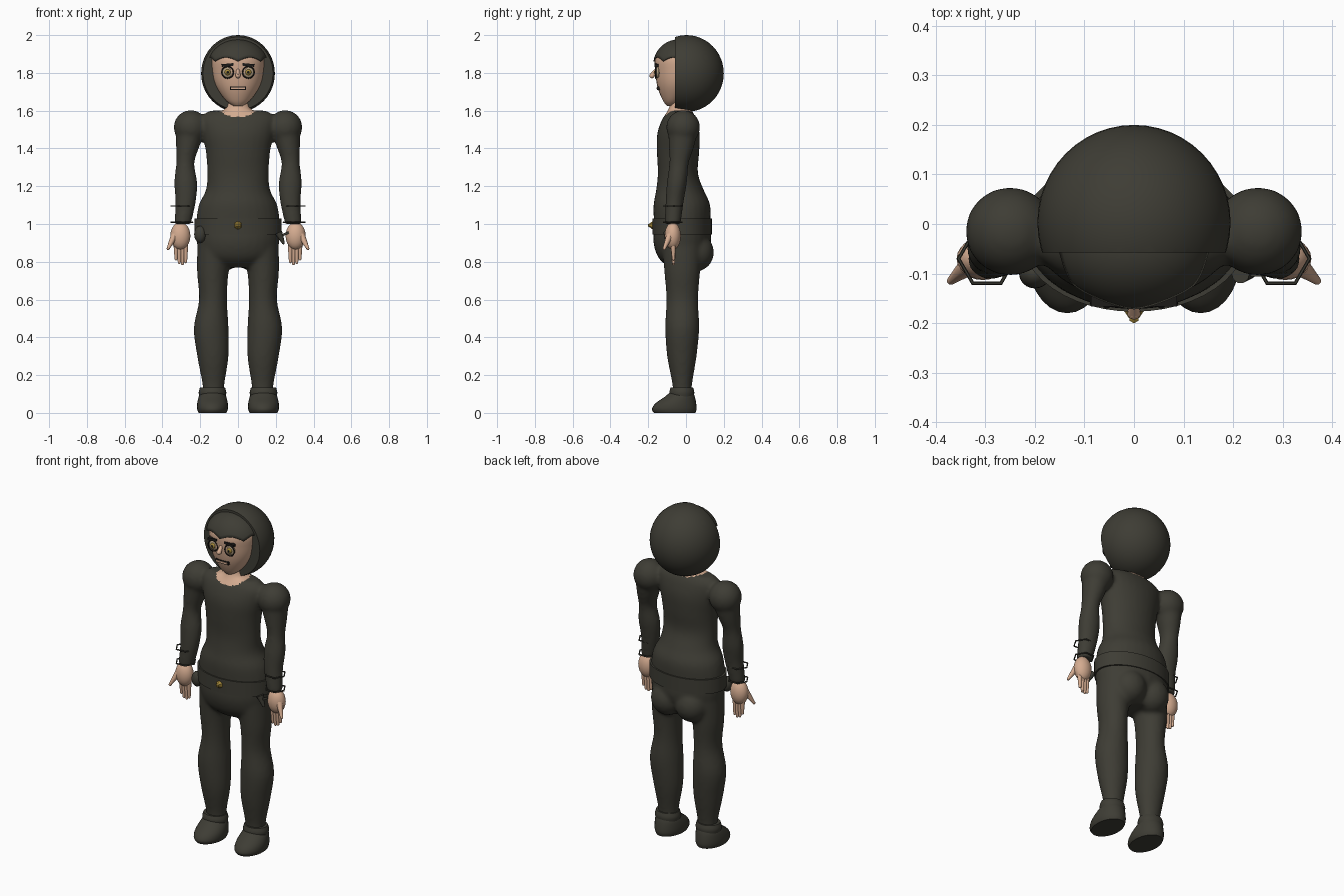
import bpy, bmesh, math
from mathutils import Vector, Matrix

cube = bpy.data.objects.get("Cube")
if cube:
    bpy.data.objects.remove(cube)


def material(name, r, g, b):
    m = bpy.data.materials.new(name)
    m.use_nodes = True
    m.diffuse_color = (r, g, b, 1)
    m.node_tree.nodes["Principled BSDF"].inputs["Base Color"].default_value = (r, g, b, 1)
    return m


dark = material("charcoal cloth", .048, .046, .035)
skin = material("skin", .66, .41, .28)
gold = material("brass", .36, .24, .04)
eye_tan = material("eye tan", .42, .32, .2)
black = material("near black", .012, .011, .01)


def finish(name, bm, *mats, smooth=True):
    """Turn a bmesh into a named object with its materials."""
    bmesh.ops.recalc_face_normals(bm, faces=bm.faces)
    mesh = bpy.data.meshes.new(name)
    bm.to_mesh(mesh)
    bm.free()
    obj = bpy.data.objects.new(name, mesh)
    bpy.context.collection.objects.link(obj)
    for m in mats:
        mesh.materials.append(m)
    if smooth:
        bpy.ops.object.select_all(action='DESELECT')
        obj.select_set(True)
        bpy.context.view_layer.objects.active = obj
        bpy.ops.object.shade_smooth_by_angle(angle=math.radians(50))
    return obj


def loft(bm, rings, side=1, steps=4, n=28):
    """Closed tube through elliptical rings (z, cx, cy, rx, ry)."""
    k = [Vector(r) for r in rings]
    path = []
    for i in range(len(k) - 1):
        a, b, c, d = k[max(i - 1, 0)], k[i], k[i + 1], k[min(i + 2, len(k) - 1)]
        for s in range(steps):
            t = s / steps
            path.append((b * 2 + (c - a) * t + (a * 2 - b * 5 + c * 4 - d) * t**2
                         + (b * 3 - a - c * 3 + d) * t**3) / 2)
    path.append(k[-1])
    loops = []
    for z, cx, cy, rx, ry in path:
        angles = [math.tau * j / n for j in range(n)]
        loops.append([bm.verts.new((side * cx + rx * math.cos(q), cy + ry * math.sin(q), z))
                      for q in angles])
    for lo, hi in zip(loops, loops[1:]):
        for j in range(n):
            bm.faces.new((lo[j], lo[(j + 1) % n], hi[(j + 1) % n], hi[j]))
    bm.faces.new(loops[0][::-1])
    bm.faces.new(loops[-1])


def ball(bm, loc, radii, seg=24):
    bmesh.ops.create_uvsphere(bm, u_segments=seg, v_segments=seg // 2, radius=1,
                              matrix=Matrix.LocRotScale(Vector(loc), None, Vector(radii)))


def taper(bm, start, end, r1, r2, seg=10):
    """Tapered limb with a round tip."""
    a, b = Vector(start), Vector(end)
    turn = (b - a).to_track_quat('Z', 'Y')
    bmesh.ops.create_cone(bm, cap_ends=True, segments=seg, radius1=r1, radius2=r2,
                          depth=(b - a).length,
                          matrix=Matrix.LocRotScale((a + b) / 2, turn, None))
    ball(bm, b, (r2, r2, r2), seg)


def box(bm, loc, size, tilt=0):
    turn = Matrix.Rotation(tilt, 3, 'Y')
    bmesh.ops.create_cube(bm, matrix=Matrix.LocRotScale(Vector(loc), turn, Vector(size)))


def hoop(name, loc, major, minor, mat, sides, turn=(0, 0, 0)):
    bpy.ops.mesh.primitive_torus_add(location=loc, rotation=turn, major_radius=major,
                                     minor_radius=minor, major_segments=sides, minor_segments=6)
    obj = bpy.context.object
    obj.name = name
    obj.data.materials.append(mat)
    return obj


# Body suit: torso, neck, arms and legs fused into one skin
bm = bmesh.new()
loft(bm, [(.77, 0, -.01, .1, .08), (.82, 0, -.02, .19, .125), (.9, 0, -.02, .218, .152),
          (1, 0, -.02, .222, .15), (1.1, 0, -.022, .208, .15), (1.18, 0, -.032, .17, .126),
          (1.27, 0, -.043, .163, .106), (1.38, 0, -.042, .17, .112),
          (1.48, 0, -.04, .19, .112), (1.56, 0, -.035, .2, .088), (1.6, 0, -.03, .15, .06)])
loft(bm, [(1.5, 0, -.035, .11, .08), (1.58, 0, -.035, .085, .07),
          (1.63, 0, -.03, .062, .055), (1.72, 0, -.02, .06, .055)])
for side in (1, -1):
    ball(bm, (side * .25, -.015, 1.512), (.091, .09, .091))
    ball(bm, (side * .08, .055, .85), (.095, .093, .1))
    loft(bm, [(1, .293, -.07, .044, .042), (1.12, .277, -.06, .054, .048),
              (1.22, .277, -.048, .061, .053), (1.32, .279, -.037, .048, .051),
              (1.4, .268, -.025, .06, .065), (1.5, .25, -.015, .08, .08)], side)
    loft(bm, [(.08, .13, -.02, .055, .05), (.15, .13, -.02, .058, .052),
              (.3, .133, -.022, .083, .078), (.45, .142, -.02, .092, .09),
              (.6, .132, -.02, .074, .084), (.75, .133, -.02, .084, .095),
              (.9, .115, -.02, .1, .11)], side)
base = finish("body_suit_base", bm, smooth=False)
remesh = base.modifiers.new("fuse", 'REMESH')
remesh.mode = 'VOXEL'
remesh.voxel_size = .011
relax = base.modifiers.new("relax", 'SMOOTH')
relax.iterations = 6
evaluated = base.evaluated_get(bpy.context.evaluated_depsgraph_get())
bm = bmesh.new()
bm.from_mesh(evaluated.to_mesh())
bpy.data.objects.remove(base)
# Bare neck and round neckline
for f in bm.faces:
    f.smooth = True
    x, y, z = f.calc_center_median()
    inside = (x / .098)**2 + ((y + .05) / .1)**2 + ((z - 1.615) / .065)**2 < 1
    f.material_index = 1 if inside or z > 1.625 else 0
finish("body_suit", bm, dark, skin)

# Head
bm = bmesh.new()
loft(bm, [(1.625, 0, -.075, .025, .025), (1.65, 0, -.07, .06, .05), (1.7, 0, -.05, .1, .093),
          (1.75, 0, -.04, .125, .116), (1.81, 0, -.035, .137, .128),
          (1.88, 0, -.035, .138, .129), (1.93, 0, -.035, .1, .09), (1.95, 0, -.035, .05, .05)])
finish("head", bm, skin)
bm = bmesh.new()
taper(bm, (0, -.155, 1.82), (0, -.18, 1.785), .008, .014)
finish("nose", bm, skin)

# Hair: round bob cut flat at the front
bm = bmesh.new()
ball(bm, (0, .003, 1.797), (.195, .197, .203), 48)
cut = bmesh.ops.bisect_plane(bm, geom=bm.verts[:] + bm.edges[:] + bm.faces[:],
                             plane_co=(0, -.058, 0), plane_no=(0, -1, 0), clear_outer=True)
bmesh.ops.contextual_create(bm, geom=[e for e in cut["geom_cut"]
                                      if isinstance(e, bmesh.types.BMEdge)])
finish("hair_bob", bm, dark)

# Fringe with a scalloped lower edge
bm = bmesh.new()
columns, rows, grid = 56, 10, []
for i in range(columns + 1):
    a = math.pi * (1 + i / columns)
    low = .16 + .16 * abs(math.sin(3.5 * (a - 1.5 * math.pi)))
    col = []
    for j in range(rows + 1):
        e = low + (1.55 - low) * j / rows
        col.append(bm.verts.new((.16 * math.cos(e) * math.cos(a),
                                 -.04 + .134 * math.cos(e) * math.sin(a),
                                 1.84 + .137 * math.sin(e))))
    grid.append(col)
for left, right in zip(grid, grid[1:]):
    for j in range(rows):
        bm.faces.new((left[j], right[j], right[j + 1], left[j + 1]))
fringe = finish("hair_fringe", bm, dark)
fringe.modifiers.new("thickness", 'SOLIDIFY').thickness = .006

# Eyes, rims and brows
for side, word in ((1, "left"), (-1, "right")):
    x = side * .055
    for part, y, r, mat in (("eyeball", -.15, .03, eye_tan), ("iris", -.157, .016, gold),
                            ("pupil", -.16, .009, black)):
        bm = bmesh.new()
        ball(bm, (x, y, 1.803), (r, .011, r))
        finish(f"{word}_{part}", bm, mat)
    hoop(f"{word}_eye_rim", (x, -.16, 1.803), .031, .0035, black, 20, (math.pi / 2, 0, 0))
    bm = bmesh.new()
    box(bm, (x, -.156, 1.842), (.062, .022, .014), side * .1)
    finish(f"{word}_brow", bm, black)

# Mouth
for name, y, w, h, mat in (("mouth_outline", -.145, .084, .018, black),
                           ("mouth", -.148, .074, .009, skin)):
    bm = bmesh.new()
    box(bm, (0, y, 1.718), (w, .018, h))
    finish(name, bm, mat)

for side, word in ((1, "left"), (-1, "right")):
    # Hands with four fingers and a thumb
    bm = bmesh.new()
    ball(bm, (side * .305, -.07, .937), (.053, .043, .073))
    for i, length in enumerate((.09, .1, .095, .075)):
        x = .277 + i * .017
        taper(bm, (side * x, -.068, .89), (side * x, -.066, .89 - length), .014, .008)
    taper(bm, (side * .335, -.085, .94), (side * .37, -.115, .87), .02, .008)
    finish(f"{word}_hand", bm, skin)
    # Thin angular bangles
    for i, z in enumerate((1.095, 1.01)):
        hoop(f"{word}_bangle_{i}", (side * .297, -.07, z), .057, .004, dark, 6)
    # Shoes and ankle cuffs
    bm = bmesh.new()
    loft(bm, [(0, .135, -.06, .074, .11), (.02, .135, -.062, .081, .118),
              (.05, .135, -.054, .081, .108), (.085, .135, -.033, .073, .08),
              (.11, .135, -.023, .06, .06)], side)
    finish(f"{word}_shoe", bm, dark)
    bm = bmesh.new()
    loft(bm, [(.085, .135, -.022, .07, .063), (.11, .135, -.022, .073, .066),
              (.135, .135, -.022, .066, .059)], side)
    finish(f"{word}_ankle_cuff", bm, dark)

# Belt with buckle, pouch and small sheath
bm = bmesh.new()
loft(bm, [(.945, 0, -.02, .231, .157), (1.03, 0, -.02, .231, .157)], n=48)
finish("belt", bm, dark)
bm = bmesh.new()
taper(bm, (0, -.17, .993), (0, -.19, .993), .027, .012, 6)
finish("buckle", bm, gold, smooth=False)
bm = bmesh.new()
ball(bm, (-.2, -.1, .945), (.032, .03, .045))
finish("pouch", bm, dark)
bm = bmesh.new()
taper(bm, (.215, -.1, .955), (.24, -.1, .9), .02, .008)
box(bm, (.245, -.1, .945), (.05, .012, .012), -.4)
finish("sheath", bm, dark)
